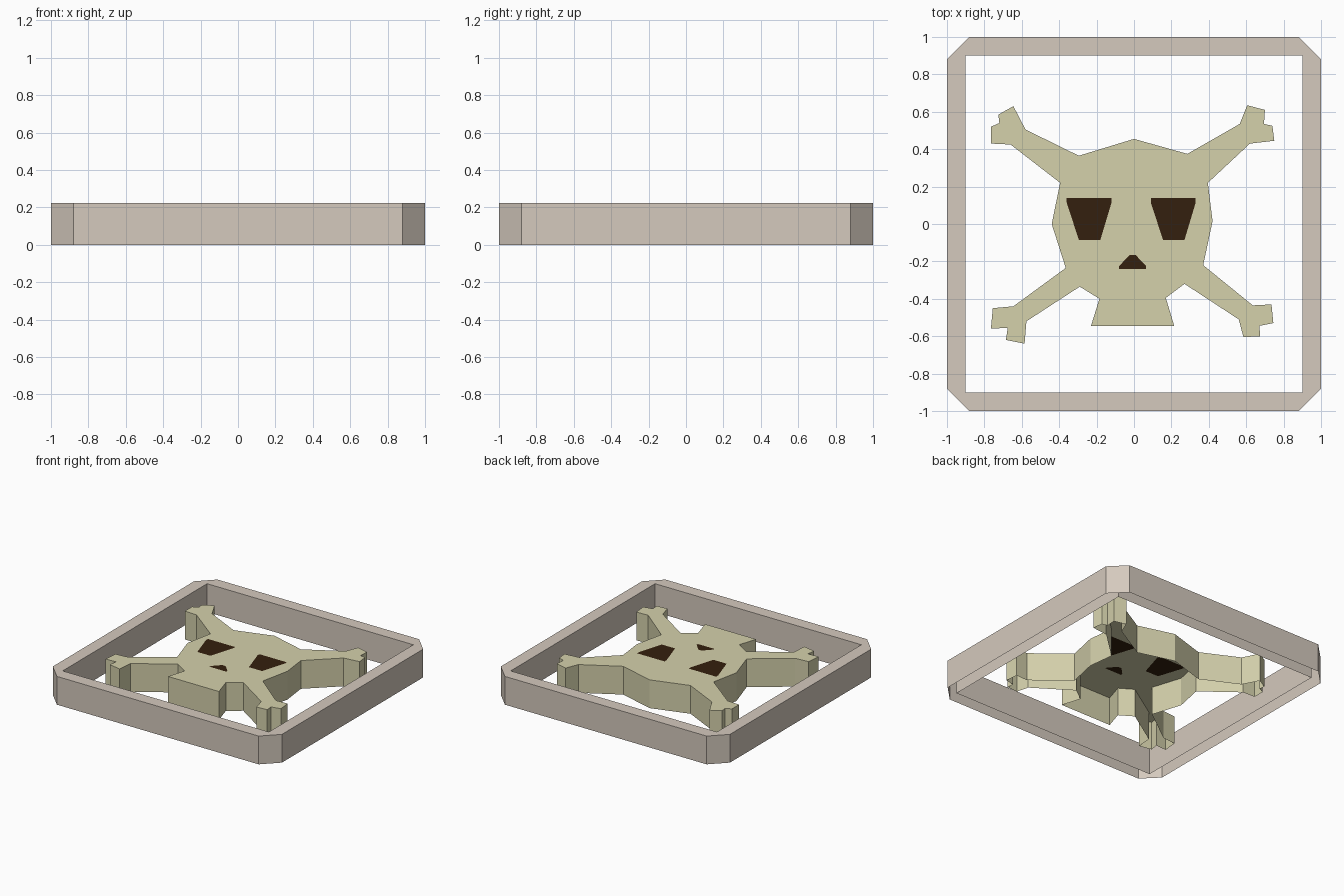
import bpy
import bmesh

if "Cube" in bpy.data.objects:
    bpy.data.objects.remove(bpy.data.objects["Cube"])

H = 0.223  # height of both open-bottomed shells


def material(name, rgb):
    m = bpy.data.materials.new(name)
    m.diffuse_color = (*rgb, 1)
    m.use_nodes = True
    m.node_tree.nodes["Principled BSDF"].inputs["Base Color"].default_value = m.diffuse_color
    return m


stone = material("warm grey", (0.66, 0.585, 0.51))
bone = material("pale bone", (0.66, 0.635, 0.41))
dark = material("dark brown", (0.034, 0.0144, 0.0044))


def shell(name, outer, holes, insets, mats):
    """Flat top with walls to the ground and no floor.
    outer runs anticlockwise, holes clockwise; insets are coloured top faces."""
    bm = bmesh.new()
    tops = [[bm.verts.new((x, y, H)) for x, y in pts]
            for pts in [outer] + holes + insets]
    edges = [bm.edges.new((a, b)) for vs in tops for a, b in zip(vs, vs[1:] + vs[:1])]
    bmesh.ops.triangle_fill(bm, edges=edges, use_beauty=True, normal=(0, 0, 1))
    # coloured inset faces
    for vs in tops[1 + len(holes):]:
        f = bm.faces.get(vs) or bm.faces.new(vs)
        f.material_index = 1
    bm.normal_update()
    for f in bm.faces:
        if f.normal.z < 0:
            f.normal_flip()
    # walls
    for vs in tops[:1 + len(holes)]:
        low = [bm.verts.new((v.co.x, v.co.y, 0)) for v in vs]
        for i in range(len(vs)):
            j = (i + 1) % len(vs)
            bm.faces.new((low[i], low[j], vs[j], vs[i]))
    me = bpy.data.meshes.new(name)
    bm.to_mesh(me)
    bm.free()
    for m in mats:
        me.materials.append(m)
    ob = bpy.data.objects.new(name, me)
    bpy.context.collection.objects.link(ob)
    return ob


# frame with chamfered corners and a square opening
c, w = 0.88, 0.9
octagon = [(1, -c), (1, c), (c, 1), (-c, 1), (-1, c), (-1, -c), (-c, -1), (c, -1)]
opening = [(-w, -w), (-w, w), (w, w), (w, -w)]
shell("frame", octagon, [opening], [], [stone])

# skull and crossed bones, listed clockwise from the crown
outline = [
    (0, .455), (.285, .375),
    (.565, .535), (.605, .635), (.70, .61), (.695, .535), (.74, .525), (.75, .445), (.62, .43),
    (.395, .22), (.42, .015), (.37, -.22),
    (.635, -.435), (.735, -.43), (.745, -.53), (.67, -.545), (.675, -.60), (.585, -.605), (.56, -.51),
    (.27, -.32), (.17, -.395), (.215, -.545), (-.23, -.545), (-.185, -.40), (-.29, -.335),
    (-.575, -.52), (-.585, -.64), (-.685, -.62), (-.675, -.555), (-.765, -.56), (-.755, -.45), (-.645, -.44),
    (-.365, -.235), (-.44, 0), (-.395, .22),
    (-.66, .425), (-.765, .43), (-.765, .52), (-.72, .54), (-.725, .585), (-.645, .63), (-.58, .505),
    (-.295, .365)]


def eye(x):
    return [(x - .12, .138), (x - .12, .115), (x - .055, -.085), (x + .06, -.085),
            (x + .12, .115), (x + .12, .138)]


nose = [(-.08, -.24), (.065, -.24), (.065, -.225), (.008, -.165), (-.022, -.165), (-.08, -.225)]
shell("skull_and_bones", outline[::-1], [], [eye(-.24), eye(.21), nose], [bone, dark])
